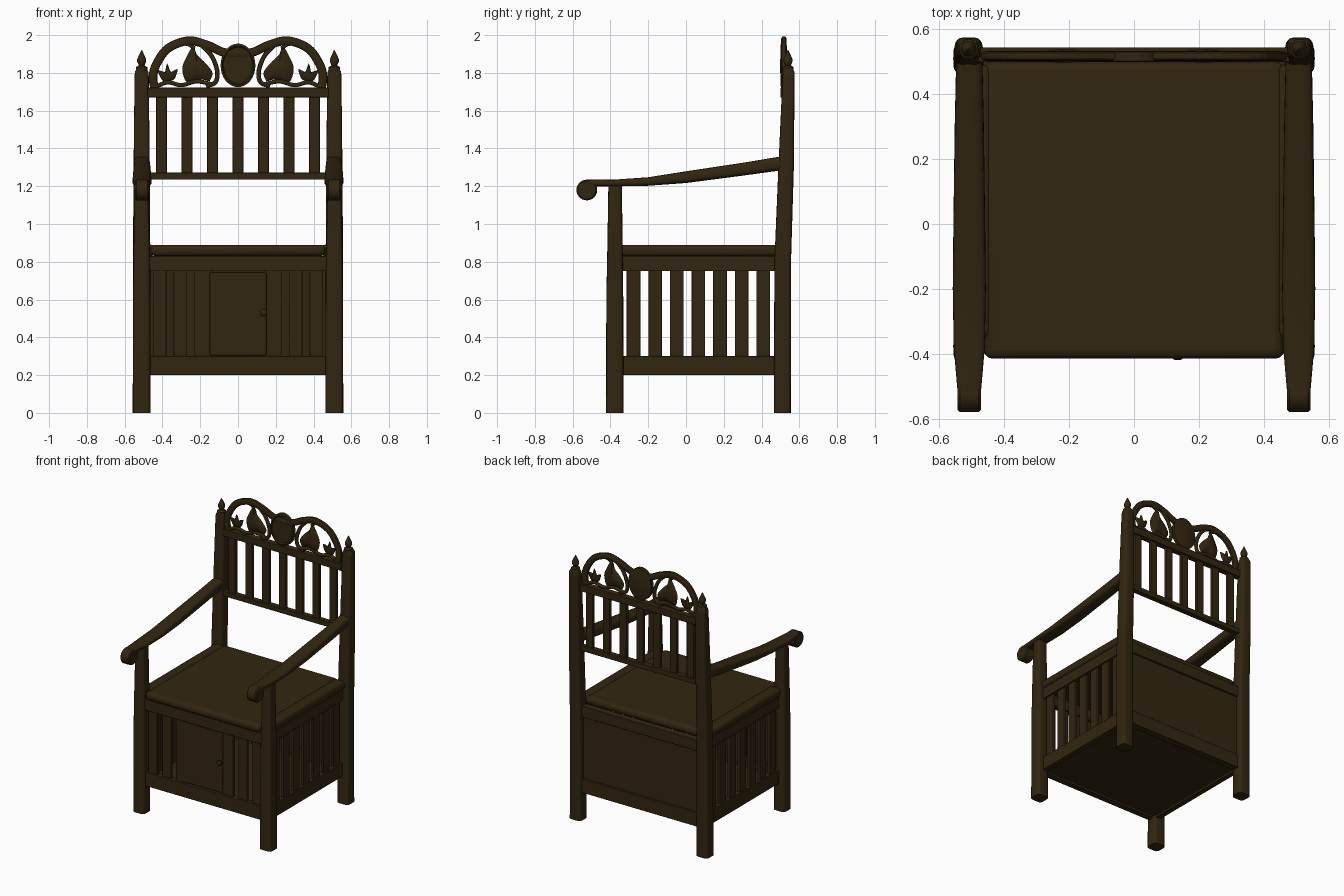
import bpy, bmesh, math
from mathutils import Vector

cube = bpy.data.objects.get("Cube")
if cube:
    bpy.data.objects.remove(cube, do_unlink=True)

COLOUR = (0.032, 0.019, 0.0055, 1)
wood = bpy.data.materials.new("dark_oak")
wood.use_nodes = True
wood.diffuse_color = COLOUR
bsdf = wood.node_tree.nodes["Principled BSDF"]
bsdf.inputs["Base Color"].default_value = COLOUR
bsdf.inputs["Roughness"].default_value = 0.7
parts = []


def finish(name, bm, bevel=0):
    bmesh.ops.recalc_face_normals(bm, faces=bm.faces)
    mesh = bpy.data.meshes.new(name)
    bm.to_mesh(mesh)
    bm.free()
    mesh.materials.append(wood)
    ob = bpy.data.objects.new(name, mesh)
    bpy.context.collection.objects.link(ob)
    if bevel:
        mod = ob.modifiers.new("soft_edges", "BEVEL")
        mod.width, mod.segments = bevel, 3
    parts.append(ob)
    return ob


def box(name, x, y, z, bevel=0.004):
    """Box from (min, max) pairs."""
    bm = bmesh.new()
    bmesh.ops.create_cube(bm, size=1)
    for v in bm.verts:
        v.co = [(a + b) / 2 + c * (b - a) for (a, b), c in zip((x, y, z), v.co)]
    return finish(name, bm, bevel)


def loft(name, rings):
    """Skin closed rings of equal length and cap both ends."""
    bm = bmesh.new()
    rows = [[bm.verts.new(p) for p in ring] for ring in rings]
    for a, b in zip(rows, rows[1:]):
        for i in range(len(a)):
            j = (i + 1) % len(a)
            bm.faces.new((a[i], a[j], b[j], b[i]))
    bm.faces.new(rows[0])
    bm.faces.new(rows[-1])
    return finish(name, bm)


def rounded(w, h, power=0.45, n=24):
    """Squarish rounded section."""
    out = []
    for i in range(n):
        c, s = math.cos(math.tau * i / n), math.sin(math.tau * i / n)
        out.append((math.copysign(abs(c) ** power, c) * w / 2,
                    math.copysign(abs(s) ** power, s) * h / 2))
    return out


def post(name, x, levels):
    """Upright from (z, y, width, depth) levels."""
    loft(name, [[(x + u, y + v, z) for u, v in rounded(w, d)] for z, y, w, d in levels])


def smooth_path(pts, steps=6):
    """Catmull-Rom curve through 2D points."""
    p = [Vector(q) for q in pts]
    p = [p[0] * 2 - p[1]] + p + [p[-1] * 2 - p[-2]]
    out = []
    for a, b, c, d in zip(p, p[1:], p[2:], p[3:]):
        for k in range(steps):
            t = k / steps
            out.append(0.5 * (2 * b + (c - a) * t + (2 * a - 5 * b + 4 * c - d) * t * t
                              + (3 * b - a - 3 * c + d) * t ** 3))
    return out + [p[-2]]


BACK_Y = 0.518


def ribbon(name, side, pts, width, depth):
    """Carved strand following a path in the crest plane."""
    path = smooth_path(pts)
    rings = []
    for i, q in enumerate(path):
        t = (path[min(i + 1, len(path) - 1)] - path[max(i - 1, 0)]).normalized()
        rings.append([(side * (q.x - t.y * u), BACK_Y + v, q.y + t.x * u)
                      for u, v in rounded(width, depth, 0.7, 12)])
    loft(name, rings)


def leaf(name, side, outline, depth):
    """Leaf with a raised middle on front and back."""
    pts = smooth_path(outline + outline[:1], 4)[:-1]
    mid = sum(pts, Vector((0, 0))) / len(pts)
    rings = []
    for k, y in ((0.3, -1), (0.75, -0.7), (1, 0), (0.75, 0.7), (0.3, 1)):
        rings.append([(side * (mid + (q - mid) * k).x, BACK_Y + y * depth / 2,
                       (mid + (q - mid) * k).y) for q in pts])
    loft(name, rings)


def lathe(name, centre, profile, axis="z", squash=(1, 1), n=24):
    """Turned part from (radius, offset) pairs."""
    c = Vector(centre)
    rings = []
    for r, o in profile:
        ring = []
        for i in range(n):
            u = r * squash[0] * math.cos(math.tau * i / n)
            v = r * squash[1] * math.sin(math.tau * i / n)
            ring.append(c + Vector({"z": (u, v, o), "y": (u, o, v), "x": (o, u, v)}[axis]))
        rings.append(ring)
    loft(name, rings)


# Mirrored frame: legs, finials, arms, side panels and crest carving
for s, tag in ((1, "left"), (-1, "right")):
    post("front_leg_" + tag, s * 0.51, [(0, -0.377, 0.095, 0.092), (0.6, -0.377, 0.092, 0.09),
                                        (0.9, -0.376, 0.085, 0.08), (1.21, -0.375, 0.072, 0.072)])
    post("back_leg_" + tag, s * 0.51, [(0, 0.51, 0.095, 0.09), (0.8, 0.512, 0.092, 0.088),
                                       (1.3, 0.53, 0.086, 0.082), (1.78, 0.543, 0.075, 0.064),
                                       (1.805, 0.544, 0.072, 0.06), (1.835, 0.544, 0.04, 0.035)])
    lathe("finial_" + tag, (s * 0.51, 0.54, 1.8),
          [(0.03, 0), (0.03, 0.03), (0.015, 0.04), (0.024, 0.06), (0.024, 0.072),
           (0.014, 0.095), (0.002, 0.12)], n=16)

    # Arm: (y, z, width, thickness) along its sweep, with a rolled end
    arm = [(0.53, 1.325, 0.08, 0.075), (0.3, 1.29, 0.09, 0.068), (0, 1.248, 0.098, 0.062),
           (-0.2, 1.225, 0.102, 0.045), (-0.38, 1.217, 0.096, 0.036), (-0.53, 1.217, 0.07, 0.036)]
    loft("arm_" + tag, [[(s * 0.508 + u, y, z + v) for u, v in rounded(w, t, 0.6)]
                        for y, z, w, t in arm])
    lathe("arm_scroll_" + tag, (s * 0.508, -0.525, 1.18),
          [(0.048, -0.036), (0.055, -0.029), (0.055, 0.029), (0.048, 0.036)], "x")

    xs = sorted((s * 0.475, s * 0.515))
    box("side_bottom_rail_" + tag, xs, (-0.37, 0.5), (0.2, 0.3))
    box("side_top_rail_" + tag, xs, (-0.37, 0.5), (0.75, 0.83))
    slat_x = sorted((s * 0.485, s * 0.505))
    for i in range(7):
        y = -0.278 + i * 0.1145
        box(f"side_slat_{tag}_{i + 1}", slat_x, (y - 0.036, y + 0.036), (0.28, 0.77), 0.003)
    box("seat_edge_" + tag, sorted((s * 0.44, s * 0.525)), (-0.35, 0.49), (0.83, 0.89), 0.02)

    # Front slats beside the door
    for i, x in enumerate((0.195, 0.305, 0.415)):
        box(f"front_slat_{tag}_{i + 1}", (s * x - 0.036, s * x + 0.036), (-0.385, -0.365),
            (0.28, 0.77), 0.003)
    box("door_jamb_" + tag, (s * 0.155 - 0.014, s * 0.155 + 0.014), (-0.385, -0.355),
        (0.28, 0.77), 0.003)

    # Crest carving
    ribbon("crest_arch_" + tag, s, [(0, 1.9), (0.08, 1.91), (0.17, 1.95), (0.265, 1.97),
                                    (0.37, 1.93), (0.43, 1.85), (0.45, 1.78), (0.44, 1.71)],
           0.046, 0.03)
    ribbon("inner_strand_" + tag, s, [(0.19, 1.945), (0.14, 1.89), (0.11, 1.81), (0.12, 1.75),
                                      (0.17, 1.73)], 0.024, 0.022)
    ribbon("lower_vine_" + tag, s, [(0.14, 1.74), (0.22, 1.755), (0.3, 1.735), (0.37, 1.75),
                                    (0.43, 1.73)], 0.022, 0.022)
    leaf("large_leaf_" + tag, s, [(0.15, 1.755), (0.20, 1.765), (0.27, 1.75), (0.295, 1.82),
                                  (0.275, 1.88), (0.235, 1.945), (0.22, 1.90), (0.17, 1.85),
                                  (0.135, 1.80)], 0.04)
    leaf("small_leaf_" + tag, s, [(0.36, 1.755), (0.40, 1.76), (0.425, 1.815), (0.39, 1.80),
                                  (0.375, 1.85), (0.355, 1.805), (0.32, 1.82), (0.335, 1.77)], 0.028)
    ribbon("leaf_stem_" + tag, s, [(0.23, 1.93), (0.26, 1.95), (0.29, 1.955)], 0.02, 0.02)

# Crest medallion with raised rim
lathe("medallion", (0, BACK_Y, 1.84), [(0.08, -0.012), (0.086, -0.019), (0.096, -0.015),
                                       (0.096, 0.012), (0.086, 0.016)], "y", (0.96, 1.2), 32)

# Backrest
box("backrest_lower_rail", (-0.48, 0.48), (0.5, 0.54), (1.235, 1.272))
box("backrest_upper_rail", (-0.48, 0.48), (0.5, 0.545), (1.67, 1.722))
for i in range(7):
    x = (i - 3) * 0.135
    box(f"backrest_slat_{i + 1}", (x - 0.028, x + 0.028), (0.508, 0.532), (1.26, 1.68), 0.003)

# Seat and storage box
box("seat", (-0.462, 0.462), (-0.415, 0.5), (0.83, 0.89), 0.025)
box("front_top_rail", (-0.48, 0.48), (-0.4, -0.355), (0.75, 0.83))
box("front_bottom_rail", (-0.48, 0.48), (-0.4, -0.355), (0.2, 0.3))
box("back_top_rail", (-0.48, 0.48), (0.48, 0.53), (0.75, 0.83))
box("back_bottom_rail", (-0.48, 0.48), (0.48, 0.53), (0.2, 0.3))
box("back_panel", (-0.48, 0.48), (0.49, 0.515), (0.28, 0.77), 0)
box("box_floor", (-0.48, 0.48), (-0.36, 0.49), (0.215, 0.235), 0)

# Door and knob
box("door", (-0.15, 0.15), (-0.388, -0.365), (0.305, 0.745))
lathe("door_knob", (0.135, -0.385, 0.53), [(0.009, 0), (0.009, -0.012), (0.019, -0.018),
                                           (0.019, -0.027), (0.01, -0.034)], "y", n=16)

# Smooth shading with sharp edges kept
bpy.ops.object.select_all(action="DESELECT")
for ob in parts:
    ob.select_set(True)
bpy.context.view_layer.objects.active = parts[0]
bpy.ops.object.shade_smooth_by_angle(angle=math.radians(40))
